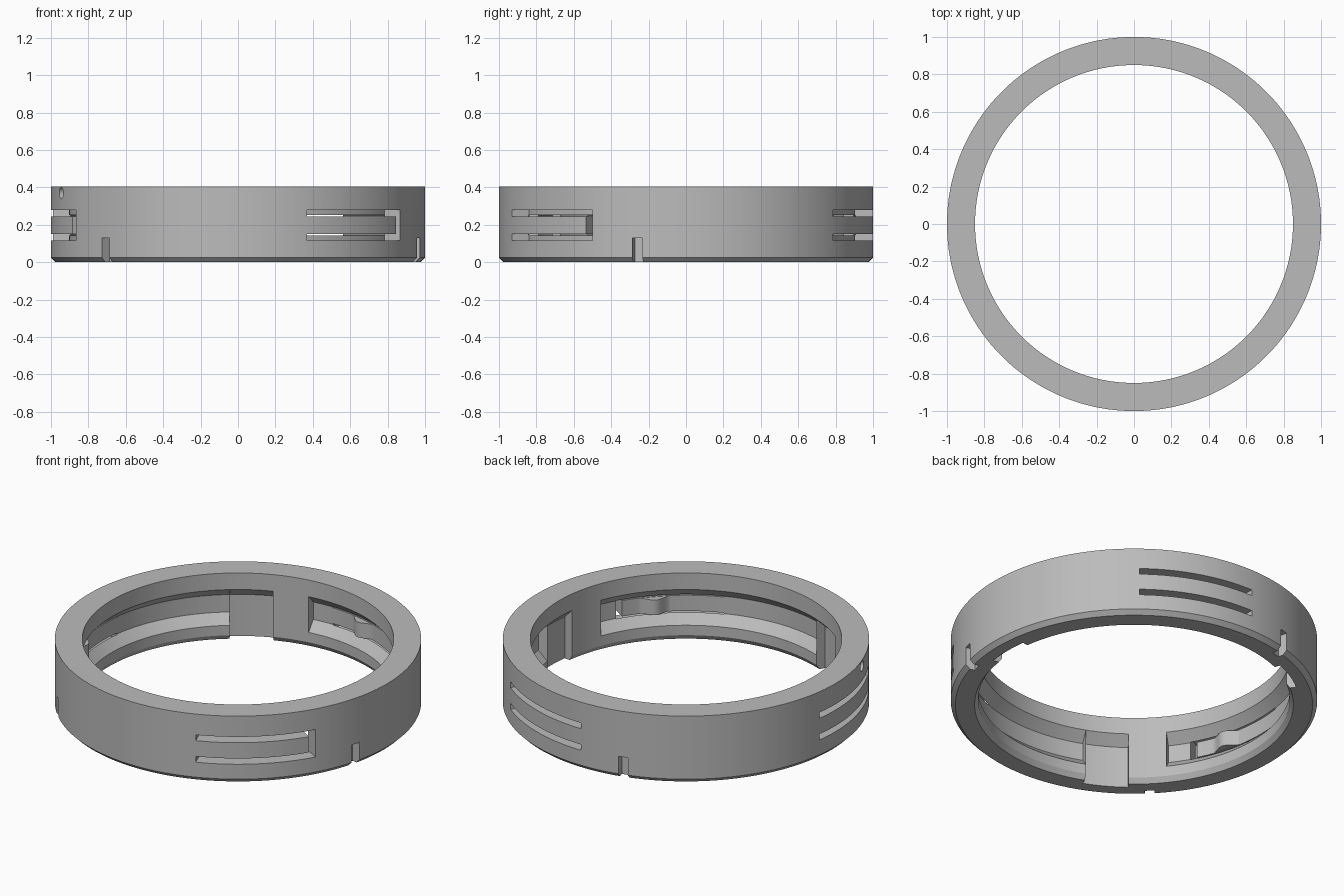
import bpy, bmesh, math
from mathutils import Matrix, Vector

if "Cube" in bpy.data.objects:
    bpy.data.objects.remove(bpy.data.objects["Cube"])

grey = bpy.data.materials.new("mid grey")
grey.use_nodes = True
colour = (0.5, 0.5, 0.5, 1)
grey.diffuse_color = colour
grey.node_tree.nodes["Principled BSDF"].inputs["Base Color"].default_value = colour


def make_object(name, bm):
    bmesh.ops.recalc_face_normals(bm, faces=bm.faces)
    mesh = bpy.data.meshes.new(name)
    bm.to_mesh(mesh)
    bm.free()
    mesh.materials.append(grey)
    obj = bpy.data.objects.new(name, mesh)
    bpy.context.collection.objects.link(obj)
    return obj


def sweep(bm, profile, start, end, closed=False):
    """Sweep a (radius, z) outline, or a function of 0..1 giving one, about z."""
    steps = 180 if closed else max(2, math.ceil(end - start))
    rings = []
    for i in range(steps if closed else steps + 1):
        t = i / steps
        a = math.radians(start + (end - start) * t)
        outline = profile(t) if callable(profile) else profile
        rings.append([bm.verts.new((r * math.cos(a), r * math.sin(a), z)) for r, z in outline])
    n = len(rings[0])
    pairs = list(zip(rings, rings[1:]))
    if closed:
        pairs.append((rings[-1], rings[0]))
    else:
        bm.faces.new(rings[0])
        bm.faces.new(rings[-1])
    for a, b in pairs:
        for j in range(n):
            k = (j + 1) % n
            bm.faces.new((a[j], a[k], b[k], b[j]))


def thrice(name, profile, start, end):
    """Three copies of a swept piece, a third of a turn apart."""
    bm = bmesh.new()
    for turn in (0, 120, 240):
        sweep(bm, profile, start + turn, end + turn)
    return make_object(name, bm)


def block(r0, r1, z0, z1):
    return [(r0, z0), (r1, z0), (r1, z1), (r0, z1)]


# Ring body with a chamfered lower edge inside and out
bm = bmesh.new()
sweep(bm, [(0.87, 0), (0.975, 0), (1, 0.025), (1, 0.405), (0.85, 0.405), (0.85, 0.03)],
      0, 360, closed=True)
ring = make_object("ring_body", bm)

# Sloped inner grooves and the open entry pockets beside them
groove = [(0.8, 0.355), (0.905, 0.25), (0.905, 0.145), (0.8, 0.04)]
pocket = [(0.8, 0.355), (0.905, 0.25), (0.905, -0.1), (0.8, -0.1)]
SLOT_START, SLOT_END, TONGUE_END = -68.3, -30, -32.3
cutters = [
    thrice("entry_pocket_cutter", pocket, -8, 8),
    thrice("groove_cutter", groove, 8, 98),
    # Slots above, below and at the tip of each spring tongue
    thrice("upper_slot_cutter", block(0.903, 1.1, 0.245, 0.28), SLOT_START, SLOT_END),
    thrice("lower_slot_cutter", block(0.903, 1.1, 0.115, 0.15), SLOT_START, SLOT_END),
    thrice("tip_gap_cutter", block(0.903, 1.1, 0.13, 0.26), TONGUE_END, SLOT_END),
    # Index notches in the lower edge
    thrice("notch_cutter", block(0.945, 1.1, -0.1, 0.13), -16.7, -13.5),
]

# Small round hole near the top edge
bm = bmesh.new()
a = math.radians(199)
outward = Vector((math.cos(a), math.sin(a), 0))
place = Matrix.Translation(outward + Vector((0, 0, 0.37)))
bmesh.ops.create_cone(bm, cap_ends=True, segments=24, radius1=0.031, radius2=0.031, depth=0.16,
                      matrix=place @ outward.to_track_quat("Z", "Y").to_matrix().to_4x4())
cutters.append(make_object("pin_hole_cutter", bm))

# Cut the ring and drop the cutters
for cutter in cutters:
    cutter.hide_render = True
    mod = ring.modifiers.new(cutter.name, "BOOLEAN")
    mod.operation = "DIFFERENCE"
    mod.solver = "EXACT"
    mod.object = cutter
bpy.context.view_layer.update()
cut_mesh = bpy.data.meshes.new_from_object(
    ring.evaluated_get(bpy.context.evaluated_depsgraph_get()))
ring.modifiers.clear()
ring.data = cut_mesh
for cutter in cutters:
    bpy.data.objects.remove(cutter)


# Rounded catch on the inside of each tongue
def bump(t):
    return block(0.907 - 0.045 * math.sin(math.pi * t) ** 2, 0.95, 0.152, 0.243)


bumps = thrice("tongue_catches", bump, -50, -38)

for obj in (ring, bumps):
    bpy.ops.object.select_all(action="DESELECT")
    obj.select_set(True)
    bpy.context.view_layer.objects.active = obj
    bpy.ops.object.shade_smooth_by_angle(angle=math.radians(25))
